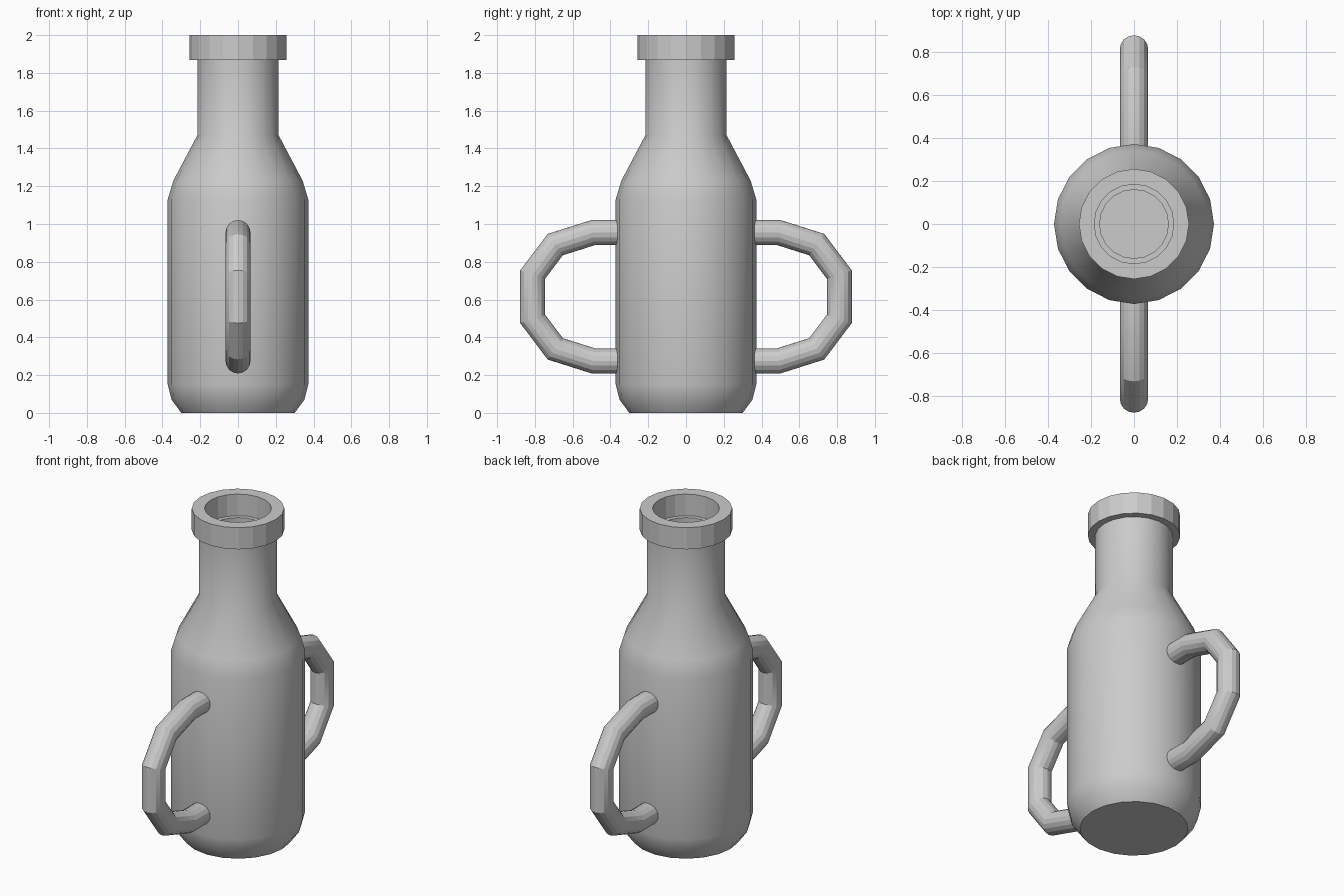
import bpy, bmesh
from math import sin, cos, pi, radians
from mathutils import Vector

if "Cube" in bpy.data.objects:
    bpy.data.objects.remove(bpy.data.objects["Cube"])


def finish(name, bm, angle=None):
    bmesh.ops.recalc_face_normals(bm, faces=bm.faces)
    mesh = bpy.data.meshes.new(name)
    bm.to_mesh(mesh)
    bm.free()
    obj = bpy.data.objects.new(name, mesh)
    bpy.context.collection.objects.link(obj)
    if angle:
        bpy.ops.object.select_all(action='DESELECT')
        obj.select_set(True)
        bpy.context.view_layer.objects.active = obj
        bpy.ops.object.shade_smooth_by_angle(angle=radians(angle))
    return obj


def skin(bm, rings, closed=False):
    n = len(rings[0])
    pairs = list(zip(rings, rings[1:]))
    if closed:
        pairs.append((rings[-1], rings[0]))
    for a, b in pairs:
        for i in range(n):
            j = (i + 1) % n
            bm.faces.new((a[i], a[j], b[j], b[i]))
    if not closed:
        bm.faces.new(rings[0])
        bm.faces.new(rings[-1])


def lathe(name, profile, sides=20, closed=False, angle=None):
    bm = bmesh.new()
    rings = [[bm.verts.new((r * cos(2 * pi * i / sides), r * sin(2 * pi * i / sides), z))
              for i in range(sides)] for r, z in profile]
    skin(bm, rings, closed)
    return finish(name, bm, angle)


def tube(name, path, radius, sides=16):
    # Mitred round tube along a path in the yz plane
    pts = [Vector((0, y, z)) for y, z in path]
    bm = bmesh.new()
    rings = []
    for k, p in enumerate(pts):
        d_in = (p - pts[k - 1]).normalized() if k else (pts[1] - p).normalized()
        d_out = (pts[k + 1] - p).normalized() if k < len(pts) - 1 else d_in
        t = (d_in + d_out).normalized()
        side = Vector((0, -t.z, t.y)) / t.dot(d_in)
        rings.append([bm.verts.new(p + radius * (Vector((cos(a), 0, 0)) + side * sin(a)))
                      for a in (2 * pi * i / sides for i in range(sides))])
    skin(bm, rings)
    return finish(name, bm, 16 + 360 / sides / 4)


# Hollow bottle body: outside upward, then inside downward
lathe("bottle_body", [
    (0.30, 0), (0.352, 0.07), (0.372, 0.15), (0.372, 1.13), (0.342, 1.23),
    (0.215, 1.47), (0.215, 1.868), (0.16, 1.868), (0.16, 1.45),
    (0.29, 1.21), (0.317, 1.12), (0.317, 0.16), (0.30, 0.09), (0.26, 0.055),
], angle=40)

# Faceted mouth rim
lathe("mouth_rim", [(0.185, 1.868), (0.256, 1.868), (0.256, 2.0), (0.185, 2.0)],
      closed=True)

# Two handles, mirrored front to back
half = [(0.345, 0.34), (0.49, 0.34), (0.692, 0.276), (0.812, 0.117)]
mid = 0.615
path = [(y, mid + h) for y, h in half] + [(y, mid - h) for y, h in reversed(half)]
for name, s in (("back_handle", 1), ("front_handle", -1)):
    tube(name, [(s * y, z) for y, z in path], 0.066)
